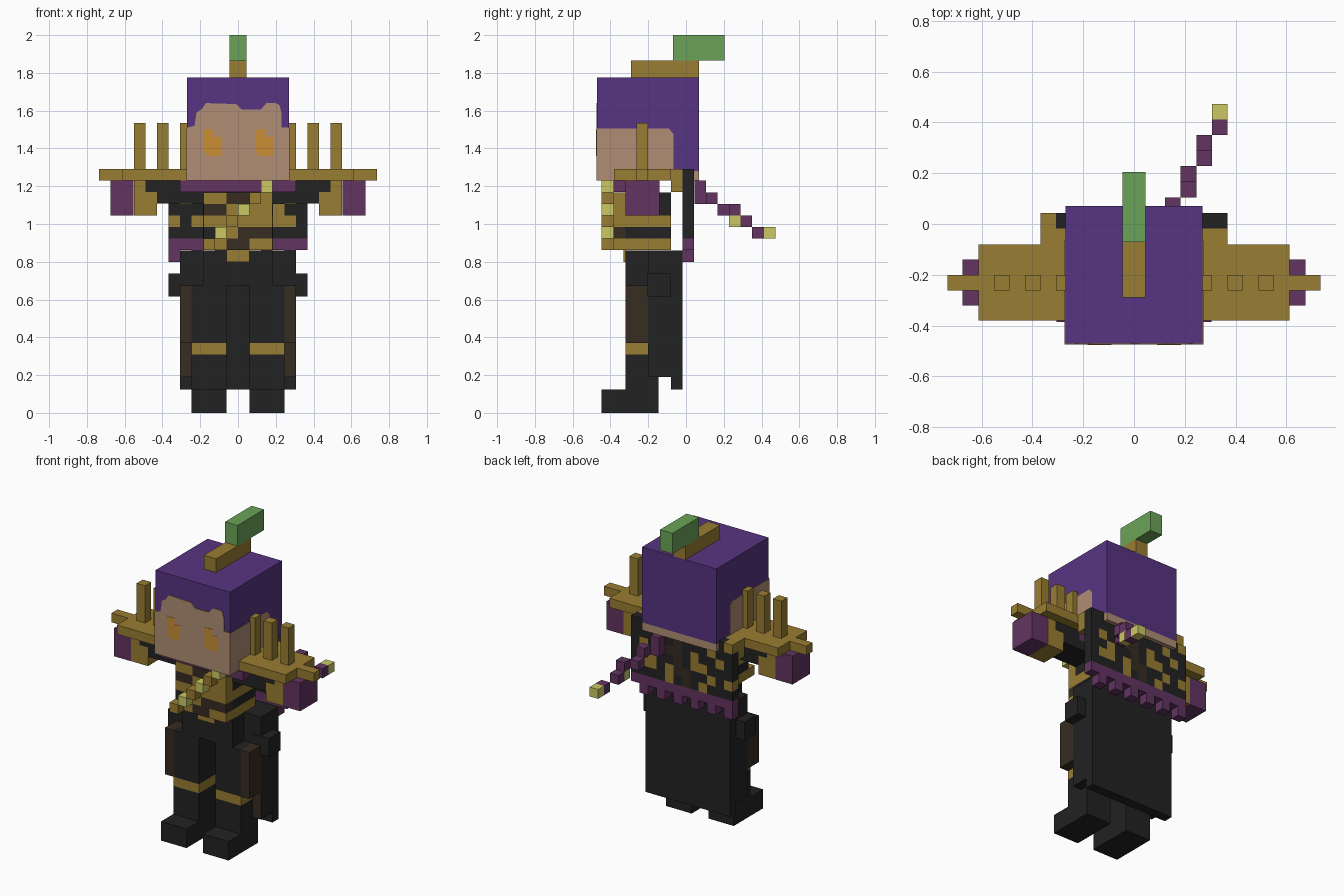
import bpy, bmesh

if "Cube" in bpy.data.objects:
    bpy.data.objects.remove(bpy.data.objects["Cube"])

U = 0.0613   # edge of one small cube
Z0 = 0.80    # bottom of the costume grid


def lin(c):
    c /= 255
    return c / 12.92 if c <= 0.04045 else ((c + 0.055) / 1.055) ** 2.4


PALETTE = {
    'H': ("violet_hair", (87, 52, 130)),
    'S': ("skin", (177, 141, 115)),
    'G': ("old_gold", (153, 125, 50)),
    'D': ("charcoal", (34, 34, 34)),
    'B': ("dark_brown", (55, 44, 34)),
    'P': ("plum", (99, 52, 98)),
    'E': ("leaf_green", (107, 164, 88)),
    'Y': ("pale_yellow", (203, 201, 100)),
    'O': ("amber", (201, 143, 51)),
}
KEYS = list(PALETTE)
MATS = []
for name, rgb in PALETTE.values():
    m = bpy.data.materials.new(name)
    m.diffuse_color = (*[lin(c) for c in rgb], 1)
    m.use_nodes = True
    m.node_tree.nodes["Principled BSDF"].inputs["Base Color"].default_value = m.diffuse_color
    MATS.append(m)


def finish(name, bm):
    bmesh.ops.recalc_face_normals(bm, faces=bm.faces)
    me = bpy.data.meshes.new(name)
    bm.to_mesh(me)
    bm.free()
    for m in MATS:
        me.materials.append(m)
    ob = bpy.data.objects.new(name, me)
    bpy.context.collection.objects.link(ob)
    return ob


def box(name, col, x, y, z, front=None):
    """Box from ranges; front optionally recolours the -y face."""
    bm = bmesh.new()
    bmesh.ops.create_cube(bm, size=1)
    for v in bm.verts:
        v.co = [r[0] + (c + 0.5) * (r[1] - r[0]) for c, r in zip(v.co, (x, y, z))]
    bm.normal_update()
    for f in bm.faces:
        f.material_index = KEYS.index(front if front and f.normal.y < -0.5 else col)
    return finish(name, bm)


def pair(name, col, x, y, z, front=None):
    """Matching boxes on both sides."""
    box(name + "_left", col, x, y, z, front)
    box(name + "_right", col, (-x[1], -x[0]), y, z, front)


def panel(name, rows, x0, ztop, y, sign=1):
    """One layer of coloured cubes, only its outer faces; '.' is empty."""
    bm = bmesh.new()
    cells = {(i, j): ch for j, r in enumerate(rows) for i, ch in enumerate(r) if ch != '.'}
    for (i, j), ch in cells.items():
        a, b = sign * (x0 + i * U), sign * (x0 + (i + 1) * U)
        t, u = ztop - j * U, ztop - (j + 1) * U
        quads = [[(a, k, u), (b, k, u), (b, k, t), (a, k, t)] for k in y]
        for d, (p, q) in {(-1, 0): ((a, u), (a, t)), (1, 0): ((b, u), (b, t)),
                          (0, -1): ((a, t), (b, t)), (0, 1): ((a, u), (b, u))}.items():
            if (i + d[0], j + d[1]) not in cells:
                quads.append([(p[0], y[0], p[1]), (q[0], y[0], q[1]),
                              (q[0], y[1], q[1]), (p[0], y[1], p[1])])
        for q in quads:
            bm.faces.new([bm.verts.new(c) for c in q]).material_index = KEYS.index(ch)
    bmesh.ops.remove_doubles(bm, verts=bm.verts, dist=1e-4)
    return finish(name, bm)


def plate(name, col, pts, axis, start, depth):
    """Thin outline plate: axis 'y' takes (x, z) points, axis 'x' takes (y, z)."""
    bm = bmesh.new()
    vs = [bm.verts.new((a, start, b) if axis == 'y' else (start, a, b)) for a, b in pts]
    f = bm.faces.new(vs)
    r = bmesh.ops.extrude_face_region(bm, geom=[f])
    for v in r['geom']:
        if isinstance(v, bmesh.types.BMVert):
            v.co[1 if axis == 'y' else 0] += depth
    for f in bm.faces:
        f.material_index = KEYS.index(col)
    return finish(name, bm)


# Head: skin jaw, hair block, face and cheek plates
box("jaw", 'S', (-.27, .27), (-.47, .07), (1.23, 1.28))
box("hair", 'H', (-.27, .27), (-.47, .07), (1.28, 1.775))
plate("face", 'S', [(-.27, 1.23), (.27, 1.23), (.27, 1.51), (.23, 1.51), (.23, 1.59), (.22, 1.63),
                    (.20, 1.64), (.15, 1.64), (.12, 1.605), (.02, 1.605), (-.01, 1.635),
                    (-.17, 1.64), (-.19, 1.61), (-.22, 1.59), (-.23, 1.52), (-.27, 1.51)],
      'y', -.47, -.005)
for s, n in ((1, "left"), (-1, "right")):
    plate("cheek_" + n, 'S', [(-.475, 1.23), (-.065, 1.23), (-.065, 1.475), (-.09, 1.505), (-.475, 1.505)],
          'x', s * .27, s * .003)
for x, n in ((-.183, "right"), (.09, "left")):
    plate("eye_" + n, 'O', [(x, 1.39), (x + .02, 1.36), (x + .095, 1.36), (x + .095, 1.46),
                            (x + .055, 1.46), (x + .055, 1.50), (x, 1.50)], 'y', -.475, -.002)

# Topknot
box("stem", 'G', (-.045, .045), (-.29, .07), (1.775, 1.865))
box("stem_tip", 'E', (-.045, .045), (-.07, .205), (1.865, 2.0))

# Shoulder armour with spikes
pair("shoulder_plate", 'G', (.21, .613), (-.38, -.08), (1.23, 1.29))
pair("shoulder_point", 'G', (.613, .735), (-.262, -.20), (1.23, 1.29))
pair("shoulder_strap", 'G', (.245, .368), (-.08, -.018), (1.17, 1.29))
for k in range(3):
    x = .245 + k * 2 * U
    pair(f"shoulder_spike_{k}", 'G', (x, x + U), (-.262, -.20), (1.29, 1.535))

# Arms and hands
for s, n in ((1, "left"), (-1, "right")):
    panel("sleeve_" + n, ["DDDDDG", "DDDDGG", "....GG"], 3 * U, 1.23, (-.32, -.14), s)
pair("hand", 'P', (.552, .675), (-.32, -.14), (1.045, 1.23))

# Torso in stripes, collar, chest layer and diagonal sash
for k, c in enumerate("GDGDD"):
    z = Z0 + (k + 1) * U
    box(f"torso_band_{k}", c, (-.184, .184), (-.32, -.08), (z, z + U))
box("collar", 'P', (-.306, .306), (-.385, -.14), (1.17, 1.229))
panel("chest", ["GGBBGG", "BBGBGG", "GGBGGG", "DBGBBB", "GGBBGG"], -3 * U, Z0 + 6 * U, (-.385, -.32))
panel("buckle", ["GG"], -U, Z0 + U, (-.33, -.32))
panel("sash", [".....Y", "....G.", "...Y..", "..G...", ".Y....", "G....."],
      -3 * U, Z0 + 7 * U, (-.448, -.385))

# Short back cape with crenellated hem
panel("back_cape", ["GD........DD",
                    "DDGDDDBDGDDD",
                    "DGDDGDBBDDGD",
                    "DDDGGDBDDGDD",
                    "GDGDDBBGDGGD",
                    "DDDGDBDGDDDD",
                    "PPPPPPPPPPPP",
                    "P.P.P.P.P.P."], -6 * U, Z0 + 8 * U, (-.018, .043))

# Trailing scarf tail: (x step, y step, z step, colour)
for n, (i, j, k, c) in enumerate([(2, 0, 6, 'P'), (2, 0, 5, 'P'), (3, 1, 5, 'P'), (3, 2, 4, 'P'),
                                  (4, 3, 4, 'P'), (4, 3, 3, 'Y'), (4, 4, 3, 'P'),
                                  (5, 5, 2, 'P'), (5, 6, 2, 'Y')]):
    x, y, z = i * U, .044 + j * U, Z0 + k * U
    box(f"scarf_tail_{n}", c, (x, x + U), (y, y + U), (z, z + U))

# Hips, legs, gold knee bands and boots
box("hips", 'D', (-.184, .184), (-.32, -.08), (.675, .861))
pair("shin", 'D', (.06, .245), (-.32, -.145), (.125, .31))
pair("knee_band", 'G', (.06, .245), (-.32, -.145), (.31, .37))
pair("thigh", 'D', (.06, .245), (-.32, -.145), (.37, .675))
pair("boot", 'D', (.06, .245), (-.448, -.145), (0, .125))

# Long coat skirt, side panels and pouches
box("coat_back", 'D', (-.306, .306), (-.08, -.018), (.125, .861))
pair("coat_side", 'D', (.245, .306), (-.20, -.08), (.19, .675), 'B')
pair("coat_top", 'D', (.184, .306), (-.20, -.08), (.675, .861))
pair("thigh_panel", 'B', (.245, .306), (-.32, -.20), (.37, .675))
pair("pouch", 'D', (.245, .367), (-.203, -.083), (.617, .738))
